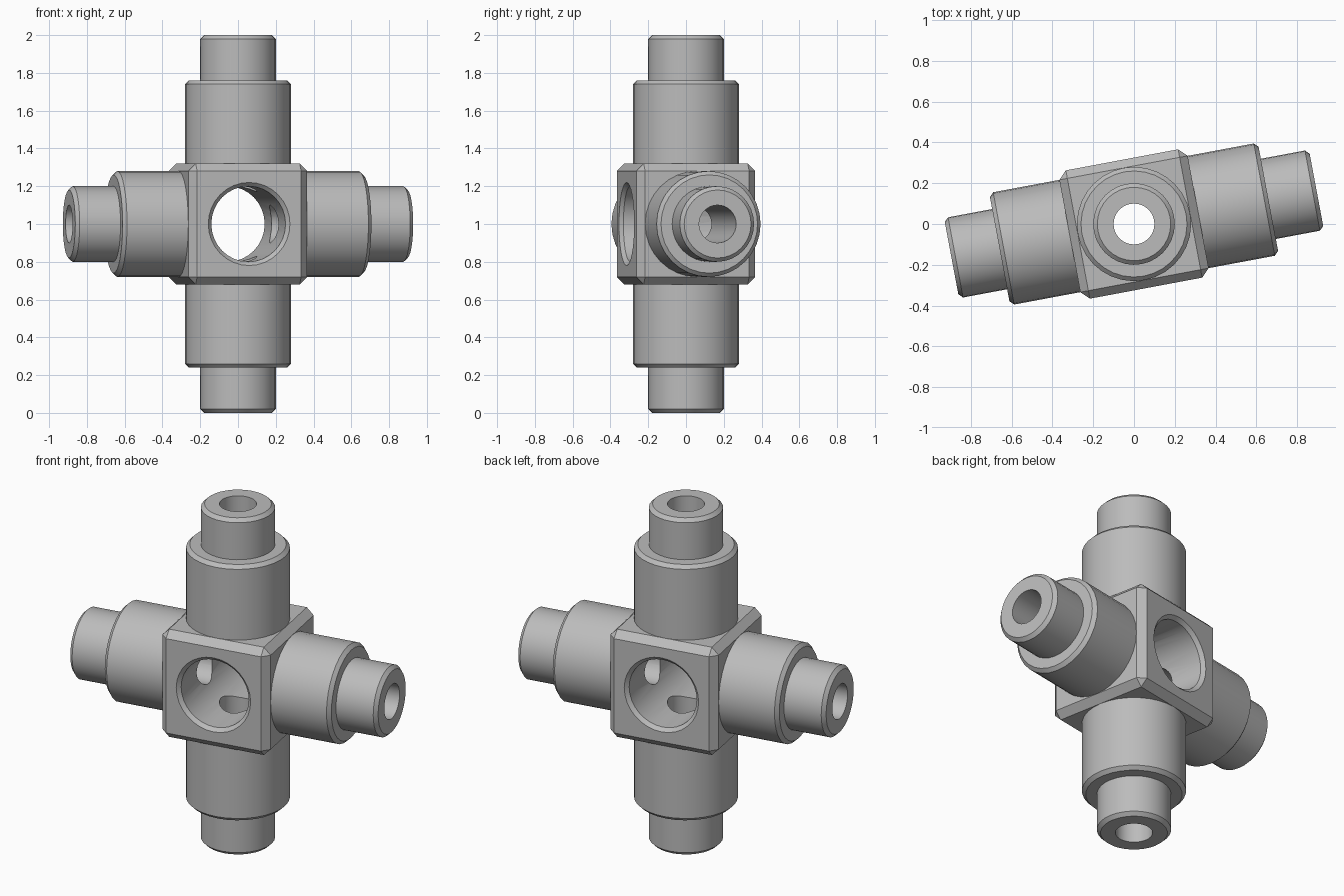
import bpy, bmesh, math
from mathutils import Matrix

default = bpy.data.objects.get("Cube")
if default:
    bpy.data.objects.remove(default, do_unlink=True)

YAW = Matrix.Rotation(math.radians(10.6), 4, 'Z')
PLACE = Matrix.Translation((0, 0, 1)) @ YAW
HALF = 0.32       # half size of the core block
BORE = 0.10
CHAMFER = 0.02

steel = bpy.data.materials.new("grey_metal")
steel.use_nodes = True
grey = (0.5, 0.5, 0.5, 1)
steel.diffuse_color = grey
steel.node_tree.nodes["Principled BSDF"].inputs["Base Color"].default_value = grey


def add_object(name, bm, matrix):
    bmesh.ops.recalc_face_normals(bm, faces=bm.faces)
    mesh = bpy.data.meshes.new(name)
    bm.to_mesh(mesh)
    bm.free()
    mesh.materials.append(steel)
    obj = bpy.data.objects.new(name, mesh)
    obj.matrix_world = matrix
    bpy.context.collection.objects.link(obj)
    return obj


def lathe(name, profile, matrix, closed=False):
    """Spin a (radius, height) profile around z."""
    bm = bmesh.new()
    verts = [bm.verts.new((r, 0, h)) for r, h in profile]
    pairs = list(zip(verts, verts[1:]))
    if closed:
        pairs.append((verts[-1], verts[0]))
    edges = [bm.edges.new(p) for p in pairs]
    bmesh.ops.spin(bm, geom=verts + edges, cent=(0, 0, 0), axis=(0, 0, 1),
                   angle=math.tau, steps=32)
    bmesh.ops.remove_doubles(bm, verts=bm.verts, dist=1e-5)
    return add_object(name, bm, matrix)


def smooth(obj):
    bpy.ops.object.select_all(action='DESELECT')
    obj.select_set(True)
    bpy.context.view_layer.objects.active = obj
    bpy.ops.object.shade_smooth_by_angle(angle=math.radians(30))


# Stepped hollow arms on four sides of the block
def arm(name, end, turn):
    shoulder = end - 0.24
    c = CHAMFER
    profile = [(BORE, HALF), (0.28, HALF), (0.28, shoulder - c), (0.28 - c, shoulder),
               (0.2, shoulder), (0.2, end - c), (0.2 - c, end), (BORE, end)]
    smooth(lathe(name, profile, PLACE @ turn, closed=True))


def tilt(degrees, axis):
    return Matrix.Rotation(math.radians(degrees), 4, axis)


arm("top_arm", 1.0, Matrix())
arm("bottom_arm", 1.0, tilt(180, 'X'))
arm("left_arm", 0.91, tilt(90, 'Y'))
arm("right_arm", 0.91, tilt(-90, 'Y'))

# Chamfered core block
bm = bmesh.new()
bmesh.ops.create_cube(bm, size=2 * HALF)
bmesh.ops.bevel(bm, geom=bm.edges[:], offset=0.04, segments=1, affect='EDGES')
core = add_object("core_block", bm, PLACE)

# Wide countersunk hole front to back, narrow bores through the arms
wide = [(0, -0.34), (0.24, -0.34), (0.2, -0.3), (0.2, 0.3), (0.24, 0.34), (0, 0.34)]
narrow = [(0, -0.4), (BORE, -0.4), (BORE, 0.4), (0, 0.4)]
cutters = [lathe("hole_cutter", wide, PLACE @ tilt(90, 'X')),
           lathe("upright_bore_cutter", narrow, PLACE),
           lathe("cross_bore_cutter", narrow, PLACE @ tilt(90, 'Y'))]
for cutter in cutters:
    cutter.hide_render = True
    mod = core.modifiers.new(cutter.name, 'BOOLEAN')
    mod.operation = 'DIFFERENCE'
    mod.solver = 'EXACT'
    mod.object = cutter

# Bake the cuts and drop the helpers
bpy.context.view_layer.update()
baked = bpy.data.meshes.new_from_object(
    core.evaluated_get(bpy.context.evaluated_depsgraph_get()))
core.modifiers.clear()
core.data = baked
for cutter in cutters:
    bpy.data.objects.remove(cutter, do_unlink=True)
smooth(core)
